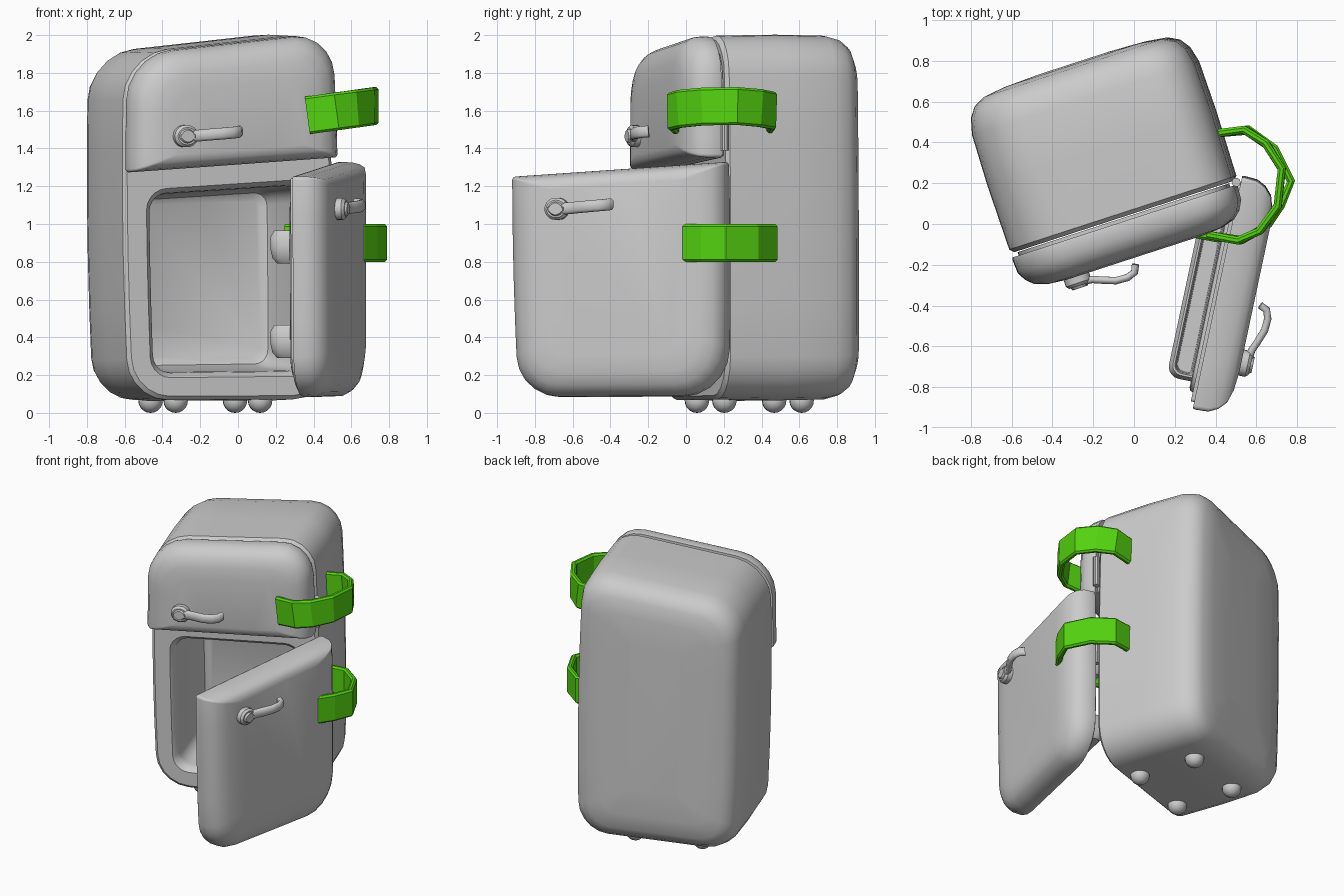
import bpy, bmesh, math
from mathutils import Matrix, Vector

if "Cube" in bpy.data.objects:
    bpy.data.objects.remove(bpy.data.objects["Cube"])

CU = -0.035                                   # centre line of the cabinet
BODY = Matrix.Rotation(math.radians(18), 4, 'Z')
DOOR = (BODY @ Matrix.Translation((0.572, 0.054, 0))
        @ Matrix.Rotation(math.radians(60), 4, 'Z')
        @ Matrix.Translation((-0.54, -0.03, 0)))


def finish(name, bm, mat=None, angle=35, smooth=True):
    bmesh.ops.remove_doubles(bm, verts=bm.verts, dist=0.0002)
    bmesh.ops.recalc_face_normals(bm, faces=bm.faces)
    me = bpy.data.meshes.new(name)
    bm.to_mesh(me)
    bm.free()
    ob = bpy.data.objects.new(name, me)
    bpy.context.collection.objects.link(ob)
    if mat:
        ob.matrix_world = mat
    if smooth:
        bpy.ops.object.select_all(action='DESELECT')
        ob.select_set(True)
        bpy.context.view_layer.objects.active = ob
        bpy.ops.object.shade_smooth_by_angle(angle=math.radians(angle))
    return ob


def ring(shape, d=0.0, lo=1.0, hi=1.0, seg=5, mid=5):
    """Rounded rectangle, inset by d (scaled by lo/hi at the bottom/top edge)."""
    a0, a1, b0, b1, rad = shape
    a0, a1, b0, b1 = a0 + d, a1 - d, b0 + d * lo, b1 - d * hi
    arcs = []
    for k, (ca, cb, sa, sb) in enumerate([(a0, b0, 1, 1), (a1, b0, -1, 1),
                                          (a1, b1, -1, -1), (a0, b1, 1, -1)]):
        r = max(rad[k] - 0.6 * d, 0.012)
        arcs.append([(ca + sa * r + r * math.cos(t), cb + sb * r + r * math.sin(t))
                     for t in (math.pi * (1 + k / 2 + i / seg / 2) for i in range(seg + 1))])
    pts = []
    for k in range(4):
        p, q = arcs[k][-1], arcs[(k + 1) % 4][0]
        pts += arcs[k]
        pts += [(p[0] + (q[0] - p[0]) * i / mid, p[1] + (q[1] - p[1]) * i / mid)
                for i in range(1, mid)]
    return pts


def warp(a, b):
    """Cartoon distortion: bulging sides, a slight lean, a roof rising to the right."""
    u = a - CU
    return (CU + u * (1.015 - 0.04 * (b - 1) ** 2) - 0.015 * (b - 1),
            b * (1 + 0.053 * u))


def loft(name, rings, mat, warped=True, flat=False, angle=35):
    """Skin (depth, ring) pairs and cap both ends; flat lays the rings in plan."""
    bm = bmesh.new()
    rows = []
    for v, pts in rings:
        if warped:
            pts = [warp(*p) for p in pts]
        rows.append([bm.verts.new((a, b, v) if flat else (a, v, b)) for a, b in pts])
    n = len(rows[0])
    for r, s in zip(rows, rows[1:]):
        for i in range(n):
            j = (i + 1) % n
            bm.faces.new((r[i], r[j], s[j], s[i]))
    bm.faces.new(rows[0])
    bm.faces.new(rows[-1])
    return finish(name, bm, mat, angle)


def sweep(name, path, h, t, ch, mat=None, smooth=False):
    """Upright chamfered strip following a path."""
    sec = [(-t, -h + ch), (-t, h - ch), (-t + ch, h), (t - ch, h),
           (t, h - ch), (t, -h + ch), (t - ch, -h), (-t + ch, -h)]
    path = [Vector(p) for p in path]
    bm = bmesh.new()
    rows = []
    for i, p in enumerate(path):
        d = (path[min(i + 1, len(path) - 1)] - path[max(i - 1, 0)]).normalized()
        side = Vector((d.y, -d.x, 0)).normalized()
        up = side.cross(d)
        up = up if up.z > 0 else -up
        rows.append([bm.verts.new(p + side * a + up * b) for a, b in sec])
    for r, s in zip(rows, rows[1:]):
        for i in range(8):
            j = (i + 1) % 8
            bm.faces.new((r[i], r[j], s[j], s[i]))
    bm.faces.new(rows[0])
    bm.faces.new(rows[-1])
    return finish(name, bm, mat, 50, smooth)


# Cabinet with its open compartment, one continuous skin
outer = (-0.61, 0.54, 0.07, 1.96, (0.22, 0.22, 0.22, 0.25))
hole = (-0.485, 0.42, 0.19, 1.21, (0.11,) * 4)
loft("cabinet",
     [(0.63, ring(hole, 0.1)), (0.61, ring(hole, 0.065)), (0.55, ring(hole, 0.045)),
      (0.12, ring(hole, 0.03)), (0.08, ring(hole, 0.025)), (0.05, ring(hole)),
      (0.05, ring(outer, 0.02)), (0.07, ring(outer)), (0.4, ring(outer, -0.005)),
      (0.66, ring(outer)), (0.74, ring(outer, 0.02)), (0.79, ring(outer, 0.055)),
      (0.82, ring(outer, 0.11)), (0.835, ring(outer, 0.22)), (0.842, ring(outer, 0.4))],
     BODY)


# Doors: shared depth profile, shallow inset along the split between them
def door(name, shape, mat, lo, hi):
    prof = [(0.045, 0.035), (0.028, 0.035), (0.028, 0.004), (0.015, 0), (-0.05, 0.004),
            (-0.095, 0.027), (-0.13, 0.065), (-0.15, 0.13), (-0.158, 0.22)]
    loft(name, [(v, ring(shape, d, lo, hi)) for v, d in prof], mat)


door("upper_door", (-0.61, 0.54, 1.312, 1.957, (0.02, 0.02, 0.22, 0.25)), BODY, 0.35, 1)
door("lower_door", (-0.61, 0.54, 0.085, 1.29, (0.22, 0.25, 0.02, 0.02)), DOOR, 1, 0.35)

# Raised liner and two open trays inside the lower door
liner = (-0.54, 0.47, 0.17, 1.22, (0.12,) * 4)
loft("door_liner", [(0.03, ring(liner)), (0.06, ring(liner, 0.015)),
                    (0.065, ring(liner, 0.03))], DOOR)
tray = (-0.49, 0.42, 0.035, 0.187, (0.02, 0.02, 0.06, 0.06))
for k, z in enumerate((0.29, 0.79)):
    loft(f"door_tray_{k + 1}",
         [(z, ring(tray, 0.035)), (z + 0.03, ring(tray, 0.01)), (z + 0.08, ring(tray)),
          (z + 0.14, ring(tray)), (z + 0.175, ring(tray, 0.018)),
          (z + 0.175, ring(tray, 0.028)), (z + 0.15, ring(tray, 0.035)),
          (z + 0.04, ring(tray, 0.04))], DOOR, warped=False, flat=True)

# Handles: round boss and curved lever
for part, mat, z in (("upper", BODY, 1.465), ("lower", DOOR, 1.08)):
    boss = (-0.413, -0.283, z - 0.058, z + 0.058, (0.058,) * 4)
    loft(part + "_handle_boss",
         [(-0.13, ring(boss)), (-0.19, ring(boss)), (-0.205, ring(boss, 0.012)),
          (-0.205, ring(boss, 0.02)), (-0.217, ring(boss, 0.026))], mat, warped=False)
    sweep(part + "_handle_lever",
          [(-0.34, -0.19, z), (-0.28, -0.195, z + 0.003), (-0.23, -0.215, z + 0.008),
           (-0.17, -0.237, z + 0.013), (-0.11, -0.24, z + 0.018),
           (-0.07, -0.225, z + 0.022), (-0.054, -0.19, z + 0.025)],
          0.031, 0.018, 0.012, mat, True)

# Hinge pins
for k, z in enumerate((1.5, 0.9)):
    bm = bmesh.new()
    bmesh.ops.create_cone(bm, cap_ends=True, segments=10, radius1=0.022, radius2=0.022,
                          depth=0.22, matrix=Matrix.Translation((0.54, 0.04, z)))
    finish(f"hinge_pin_{k + 1}", bm, BODY)

# Ball feet
for i in (-1, 1):
    for j in (-1, 1):
        bm = bmesh.new()
        bmesh.ops.create_uvsphere(bm, u_segments=16, v_segments=10, radius=0.065,
                                  matrix=Matrix.Translation((-0.061 + i * 0.235, 0.372 + j * 0.215, 0.065)))
        finish("foot", bm, BODY)

# Green straps bridging cabinet and doors
green = bpy.data.materials.new("strap_green")
green.diffuse_color = (0.09, 0.65, 0.005, 1)
green.use_nodes = True
green.node_tree.nodes["Principled BSDF"].inputs["Base Color"].default_value = green.diffuse_color
upper = [(0.41, 0.445), (0.55, 0.46), (0.65, 0.39), (0.725, 0.27),
         (0.705, 0.09), (0.62, -0.03), (0.52, -0.08), (0.37, -0.055)]
lower = [(0.41, 0.445), (0.56, 0.465), (0.69, 0.37), (0.77, 0.21),
         (0.72, 0.09), (0.66, 0.0), (0.55, -0.06), (0.41, -0.07), (0.25, -0.04)]
for name, pts, z, slope in (("upper_strap", upper, 1.575, 0.14), ("lower_strap", lower, 0.9, 0)):
    ob = sweep(name, [(x, y, z + slope * (x - 0.37)) for x, y in pts], 0.1, 0.02, 0.012)
    ob.data.materials.append(green)
